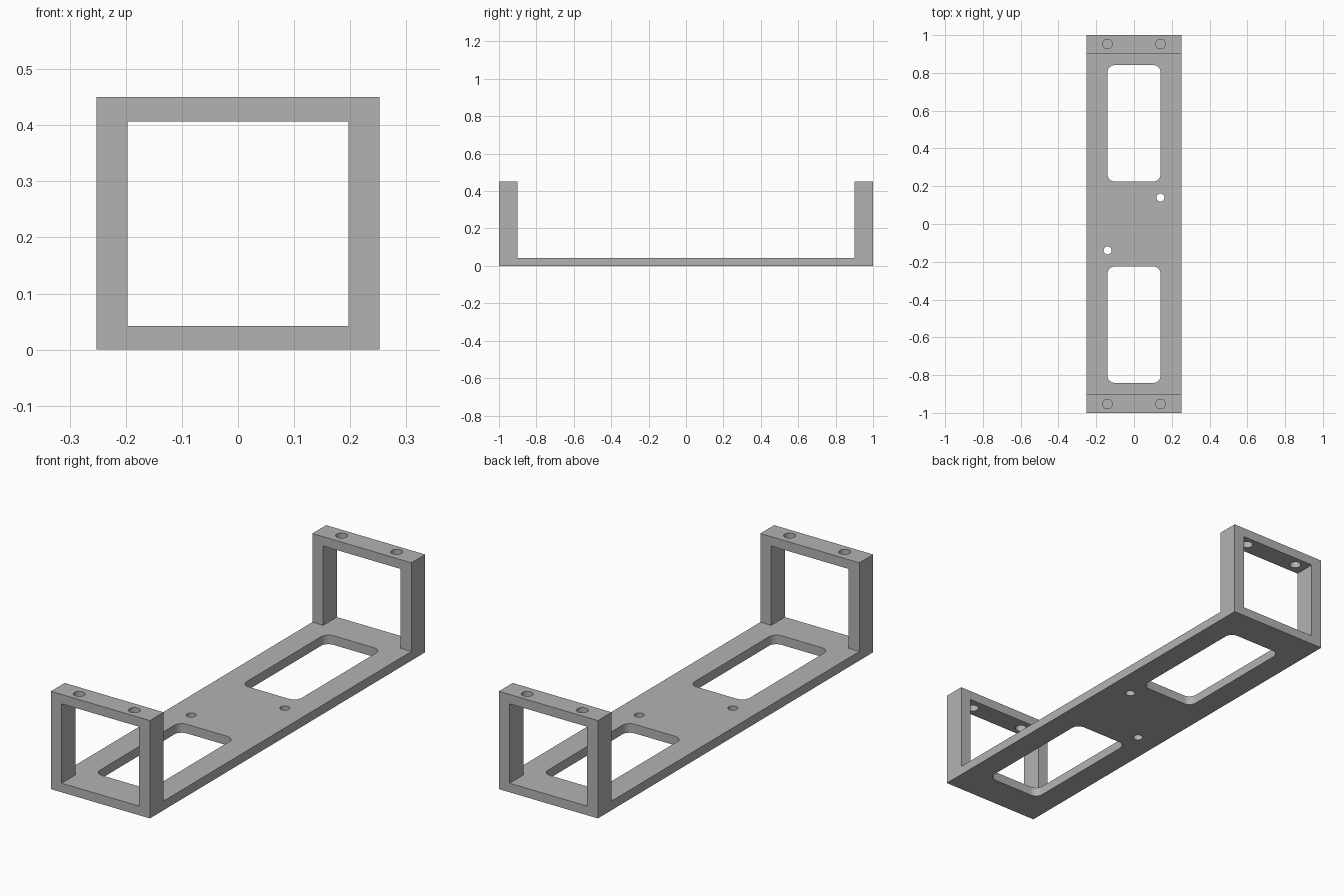
import bpy
import bmesh
import math
from mathutils import Matrix

cube = bpy.data.objects.get("Cube")
if cube:
    bpy.data.objects.remove(cube, do_unlink=True)

WIDTH, HEIGHT, PLATE = 0.504, 0.45, 0.042
FRAME_INNER_Y, BAR_BOTTOM = 0.9, 0.407
HOLE_X = 0.14

grey = bpy.data.materials.new("plain grey")
grey.use_nodes = True
grey.diffuse_color = (0.45, 0.45, 0.45, 1)
grey.node_tree.nodes["Principled BSDF"].inputs["Base Color"].default_value = grey.diffuse_color


def prism(name, outline, depth, matrix):
    """Extrude a flat outline along its local z and place it."""
    bm = bmesh.new()
    face = bm.faces.new([bm.verts.new((x, y, 0)) for x, y in outline])
    top = bmesh.ops.extrude_face_region(bm, geom=[face])["geom"]
    verts = [v for v in top if isinstance(v, bmesh.types.BMVert)]
    bmesh.ops.translate(bm, verts=verts, vec=(0, 0, depth))
    bmesh.ops.transform(bm, matrix=matrix, verts=bm.verts)
    bmesh.ops.recalc_face_normals(bm, faces=bm.faces)
    mesh = bpy.data.meshes.new(name)
    bm.to_mesh(mesh)
    bm.free()
    mesh.materials.append(grey)
    obj = bpy.data.objects.new(name, mesh)
    bpy.context.collection.objects.link(obj)
    return obj


def rounded_rect(hx, hy, r, steps=8):
    """Rectangle outline with rounded corners; a circle if hx = hy = r."""
    points = []
    for k, (sx, sy) in enumerate([(1, 1), (-1, 1), (-1, -1), (1, -1)]):
        for i in range(steps + (hx > r)):
            a = (k + i / steps) * math.pi / 2
            points.append((sx * (hx - r) + r * math.cos(a), sy * (hy - r) + r * math.sin(a)))
    return points


def cut(target, cutter):
    cutter.hide_render = True
    mod = target.modifiers.new("cut", "BOOLEAN")
    mod.operation, mod.solver, mod.object = "DIFFERENCE", "EXACT", cutter
    bpy.context.view_layer.objects.active = target
    bpy.ops.object.modifier_apply(modifier=mod.name)
    bpy.data.objects.remove(cutter, do_unlink=True)


def hole(target, x, y, z, r):
    cut(target, prism("hole_cutter", rounded_rect(r, r, r), 0.3, Matrix.Translation((x, y, z))))


# U-shaped body: side profile (y, z) extruded across x
profile = [(-1, 0), (1, 0), (1, HEIGHT), (FRAME_INNER_Y, HEIGHT), (FRAME_INNER_Y, PLATE),
           (-FRAME_INNER_Y, PLATE), (-FRAME_INNER_Y, HEIGHT), (-1, HEIGHT)]
to_x = Matrix(((0, 0, 1, -WIDTH / 2), (1, 0, 0, 0), (0, 1, 0, 0), (0, 0, 0, 1)))
bracket = prism("mounting_bracket", profile, WIDTH, to_x)

# Square opening through both end frames
half = 0.197
opening = [(-half, -1.1), (half, -1.1), (half, 1.1), (-half, 1.1)]
cut(bracket, prism("opening_cutter", opening, BAR_BOTTOM - PLATE, Matrix.Translation((0, 0, PLATE))))

for s in (-1, 1):
    # Rounded window in the base plate
    cut(bracket, prism("window_cutter", rounded_rect(HOLE_X, 0.308, 0.037), 0.2,
                       Matrix.Translation((0, s * 0.533, -0.1))))
    # Diagonal pair of plate holes
    hole(bracket, s * HOLE_X, s * HOLE_X, -0.2, 0.021)
    # Screw holes in the frame's top bar
    for sx in (-1, 1):
        hole(bracket, sx * HOLE_X, s * 0.953, 0.3, 0.025)

bpy.ops.object.select_all(action="DESELECT")
bracket.select_set(True)
bpy.context.view_layer.objects.active = bracket
bpy.ops.object.shade_smooth_by_angle(angle=math.radians(30))
